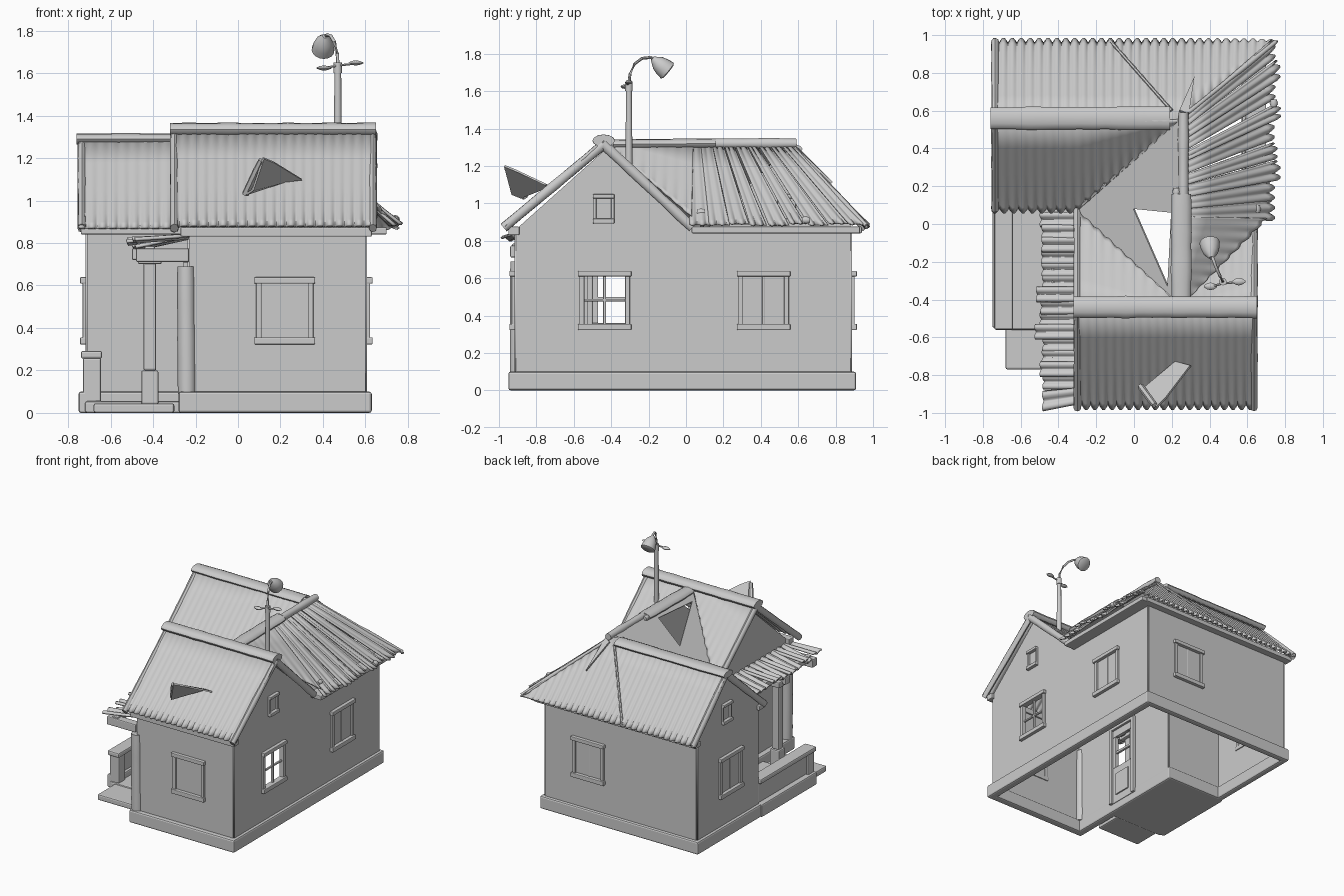
import bpy, bmesh, math, random
from mathutils import Vector as V

if "Cube" in bpy.data.objects:
    bpy.data.objects.remove(bpy.data.objects["Cube"])
random.seed(4)

def add(name, bm, smooth=False, bevel=0, thick=0):
    if not thick:
        bmesh.ops.recalc_face_normals(bm, faces=bm.faces)
    me = bpy.data.meshes.new(name)
    bm.to_mesh(me); bm.free()
    ob = bpy.data.objects.new(name, me)
    bpy.context.collection.objects.link(ob)
    for p in me.polygons:
        p.use_smooth = smooth
    if thick:
        m = ob.modifiers.new('thickness', 'SOLIDIFY'); m.thickness = thick; m.offset = 0
    if bevel:
        m = ob.modifiers.new('soft_edges', 'BEVEL'); m.width = bevel; m.segments = 2
    return ob

def boxes(name, items, bevel=0.006):
    bm = bmesh.new()
    for x0, x1, y0, y1, z0, z1 in items:
        vs = bmesh.ops.create_cube(bm, size=1)['verts']
        for v in vs:
            v.co = V(((x0+x1)/2 + v.co.x*(x1-x0), (y0+y1)/2 + v.co.y*(y1-y0), (z0+z1)/2 + v.co.z*(z1-z0)))
    return add(name, bm, bevel=bevel)

def poly(name, pts, thick=0.012):
    bm = bmesh.new()
    bm.faces.new([bm.verts.new(p) for p in pts])
    return add(name, bm, thick=thick)

def rod(name, pts, radii, flat=1.0, sides=12, wob=0.0):
    # tube through points, optionally squashed in height
    bm = bmesh.new(); rings = []
    pts = [V(p) for p in pts]
    for i, p in enumerate(pts):
        d = (pts[min(i+1, len(pts)-1)] - pts[max(i-1, 0)]).normalized()
        s = d.cross(V((0, 0, 1)) if abs(d.z) < .95 else V((0, 1, 0))).normalized()
        u = s.cross(d); r = radii[i] if isinstance(radii, (list, tuple)) else radii
        r *= 1 + random.uniform(-wob, wob)
        rings.append([bm.verts.new(p + s*r*math.cos(a) + u*r*flat*math.sin(a))
                      for a in (2*math.pi*k/sides for k in range(sides))])
    for a, b in zip(rings, rings[1:]):
        for k in range(sides):
            bm.faces.new((a[k], a[(k+1) % sides], b[(k+1) % sides], b[k]))
    bm.faces.new(rings[0]); bm.faces.new(rings[-1])
    ob = add(name, bm, True)
    ob.data.set_sharp_from_angle(angle=math.radians(45))
    return ob

def line(a, b, n):
    return [V(a).lerp(V(b), i/n) for i in range(n+1)]

def along(pts, t):
    # pts: list of (t, point)
    for (t0, p), (t1, q) in zip(pts, pts[1:]):
        if t <= t1 + 1e-6:
            return V(p).lerp(V(q), (t-t0)/(t1-t0))

def sheet(name, low, top, ribs, amp=0.011, t0=0, t1=1, jag=0.012, lift=0, fade=.85):
    # corrugated sheet between a lower and an upper edge, ribs fading upward
    low = [(0, low[0]), (1, low[1])] if len(low) == 2 else low
    top = [(0, top[0]), (1, top[1])] if len(top) == 2 else top
    e = along(low, .9) - along(low, .1); s = along(top, .5) - along(low, .5)
    n = e.cross(s).normalized(); n = n if n.z > 0 else -n
    bm = bmesh.new(); cols = []
    nu = max(4, int(ribs*6)); rows = (0, .06, .15, .4, .7, 1)
    for i in range(nu+1):
        f = i/nu; t = t0 + (t1-t0)*f
        a, b = along(low, t), along(top, t)
        w = math.sin(2*math.pi*ribs*f)
        a = a + (a-b)*jag*w
        cols.append([bm.verts.new(a.lerp(b, r) + n*(amp*w*(1-fade*min(1, r*5)) + lift*(1-r))) for r in rows])
    for a, b in zip(cols, cols[1:]):
        for j in range(len(rows)-1):
            if (a[j].co-b[j].co).length > 1e-5:
                bm.faces.new((a[j], b[j], b[j+1], a[j+1]))
    return add(name, bm, True, thick=0.012)

def wall(name, axis, pos, outline, holes=()):
    # flat wall with openings, drawn as a filled outline then stood upright
    c = bpy.data.curves.new(name, 'CURVE')
    c.dimensions = '2D'; c.fill_mode = 'BOTH'; c.extrude = 0.008
    for pts in [outline] + [[(a, z0), (b, z0), (b, z1), (a, z1)] for a, b, z0, z1 in holes]:
        s = c.splines.new('POLY'); s.points.add(len(pts)-1); s.use_cyclic_u = True
        for p, q in zip(s.points, pts):
            p.co = (q[0], q[1], 0, 1)
    tmp = bpy.data.objects.new(name + '_outline', c)
    bpy.context.collection.objects.link(tmp)
    me = bpy.data.meshes.new_from_object(tmp.evaluated_get(bpy.context.evaluated_depsgraph_get()))
    bpy.data.objects.remove(tmp)
    for v in me.vertices:
        u, z, w = v.co
        v.co = (pos+w, u, z) if axis == 'x' else (u, pos-w, z)
    bpy.context.collection.objects.link(bpy.data.objects.new(name, me))

def window(name, axis, pos, out, c, z0, z1, w, pane=True, cross=False):
    L = []
    def part(u0, u1, d0, d1, a, b):
        d0, d1 = sorted((pos+out*d0, pos+out*d1))
        L.append((d0, d1, u0, u1, a, b) if axis == 'x' else (u0, u1, d0, d1, a, b))
    h, f = w/2, 0.16*w if w < .15 else 0.026
    for s in (-1, 1):
        u = sorted((c+s*h, c+s*(h-f)))
        part(*u, -.015, .022, z0, z1)
    k = 0.008 if w > .15 else 0
    part(c-h-k, c+h+k, -.015, .034, z0-.008, z0+f)
    part(c-h-k, c+h+k, -.015, .034, z1-f, z1+.004)
    if w > .15 and not (axis == 'y' and out < 0):
        part(c-.008, c+.008, -.008, .012, z0, z1)
    if cross:
        part(c-h, c+h, -.006, .01, (z0+z1)/2-.007, (z0+z1)/2+.007)
    if pane:
        part(c-h+.01, c+h-.01, -.006, .004, z0+.01, z1-.01)
    boxes(name, L, 0.005)

# walls
B, E = 0.05, 0.87
wall('right_wall', 'x', .6, [(-.91, B), (.88, B), (.88, E), (.03, E), (-.44, 1.28), (-.91, .86)], [(-.55, -.32, .34, .62)])
wall('front_wall', 'y', -.91, [(-.23, B), (.6, B), (.6, E), (-.23, E)])
wall('porch_side_wall', 'x', -.23, [(-.91, B), (.13, B), (.13, E), (.05, E), (-.44, 1.28), (-.91, .86)], [(-.48, -.3, .36, .62)])
wall('porch_back_wall', 'y', .13, [(-.71, B), (-.23, B), (-.23, E), (-.71, E)])
wall('left_wall', 'x', -.71, [(.13, B), (.88, B), (.88, .89), (.53, 1.26), (.13, .89)])
wall('back_wall', 'y', .88, [(-.71, B), (.6, B), (.6, E), (-.71, E)])

# windows and door
window('front_window', 'y', -.91, -1, .22, .33, .635, .27)
window('right_window_front', 'x', .6, 1, -.435, .33, .635, .27, False, True)
window('right_window_back', 'x', .6, 1, .415, .33, .635, .27)
window('right_gable_window', 'x', .6, 1, -.44, .9, 1.045, .115)
window('left_gable_window', 'x', -.71, -1, .53, .9, 1.045, .115)
window('left_window', 'x', -.71, -1, .48, .33, .635, .27)
window('back_window', 'y', .88, 1, .22, .33, .635, .27)
boxes('door', [(-.26, -.2, -.53, -.5, .06, .71), (-.26, -.2, -.28, -.25, .06, .71), (-.26, -.2, -.53, -.25, .68, .71),
               (-.245, -.215, -.5, -.28, .06, .36), (-.245, -.215, -.5, -.28, .62, .68), (-.245, -.215, -.5, -.47, .36, .62),
               (-.245, -.215, -.31, -.28, .36, .62), (-.24, -.22, -.5, -.28, .48, .5), (-.255, -.205, -.46, -.32, .12, .3)], .004)

# plinth
boxes('plinth', [(-.28, .63, -.95, -.89, 0, .1), (.57, .63, -.95, .91, 0, .1), (-.74, .63, .86, .91, 0, .1),
                 (-.74, -.69, .1, .91, 0, .1), (-.28, -.22, -.95, .13, 0, .1), (-.74, -.22, .1, .15, 0, .1)], .012)
# eave boards
boxes('eave_boards', [(-.27, .63, -.95, -.89, .83, .875), (.59, .7, .03, .93, .84, .875),
                      (-.74, .66, .87, .94, .84, .875), (-.74, -.25, .08, .15, .84, .875)], .006)

# front wing roof
sheet('front_roof', [(-.31, -.97, .88), (.65, -.97, .88)], [(-.31, -.44, 1.335), (.65, -.44, 1.335)], 21)
sheet('front_roof_rear_left', [(-.31, .08, .87), (.25, -.44, 1.33)], [(-.31, -.44, 1.33), (.251, -.44, 1.335)], 10, .004)
sheet('front_roof_rear_right', [(.25, -.44, 1.33), (.64, .03, .9)], [(.249, -.44, 1.335), (.64, -.44, 1.33)], 8, .004)
# connecting roof, torn open on the left
zl = lambda x, y: V((x, y, .87 + (x+.31)/.56*.45))
poly('cross_roof_left', [zl(-.31, .08), zl(0, .08), zl(.2, .06), zl(.25, .06), zl(.25, .55)])
poly('cross_roof_strip', [zl(-.31, .08), zl(.25, -.43), zl(.18, -.33), zl(0, .08)])
poly('cross_roof_edge', [zl(.25, -.43), zl(.25, .06), zl(.2, .06), zl(.18, -.33)])
sheet('cross_roof_right', [(.25, -.43, 1.325), (.7, .03, .93)], [(.25, -.429, 1.33), (.25, .04, 1.325)], 8, .006)
# back wing roof
sheet('rear_roof_front', [(0, (-.75, .07, .87)), (.44, (-.31, .07, .87)), (1, (.25, .55, 1.31))],
      [(-.75, .55, 1.3), (.251, .55, 1.315)], 20, .009)
k = 1/1.51
sheet('rear_roof_back', [(-.75, .97, .87), (.76, .97, .87)],
      [(0, (-.75, .55, 1.3)), (k, (.25, .55, 1.31)), (1, (.755, .965, .875))], 32, fade=.7)
# loose fanned strips on the hipped end
N = 9
for i in range(N):
    g = random.uniform(0, .006) + (.022 if i in (3, 5) else 0)
    x = .75 + random.uniform(-.025, .01)
    sheet('hip_strip_%d' % i, [(x, .02, .885), (x, .975, .885)], [(.25, .02, 1.32), (.25, .56, 1.32)], 2, .01,
          i/N + g*.3, (i+1)/N - g*.7, .02, random.uniform(-.008, .012), .75)
rod('hip_cap', line((.25, .56, 1.31), (.75, .965, .88), 8), .012, wob=.2)
rod('roof_seam', line((-.13, .975, .88), (.2, .6, 1.275), 6), .009, sides=6)
rod('valley_strip', line((-.31, .07, .875), (.24, .55, 1.31), 6), .01, sides=6)

# ridge caps
rod('front_ridge_cap', line((-.32, -.44, 1.335), (.65, -.44, 1.335), 14), .057, .55, wob=.06)
rod('rear_ridge_cap', line((-.76, .56, 1.29), (.19, .56, 1.29), 14), .06, .45, wob=.05)
rod('cross_ridge_cap_front', line((.25, -.39, 1.315), (.25, .16, 1.32), 8), .053, .5, wob=.06)
rod('cross_ridge_cap_back', line((.262, .16, 1.32), (.262, .59, 1.32), 6), .028, wob=.1)
for i, p in enumerate([(.225, .17, 1.32), (.65, .08, .95), (.74, .64, .91)]):
    rod('roof_knob_%d' % i, line(V(p)-V((0, .02, 0)), V(p)+V((0, .02, 0)), 2), [.015, .022, .015])
# gable edge rolls
for n, x, a, b, c in [('front_right', .635, -.975, .035, (-.44, 1.315)), ('front_left', -.3, -.975, .07, (-.44, 1.315)),
                      ('rear_left', -.735, .08, .965, (.55, 1.28))]:
    for s, y in (('low', a), ('high', b)):
        rod('gable_edge_%s_%s' % (n, s), line((x, y, .87), (x, *c), 6), .02, 1.3, sides=8, wob=.08)

# torn flap and spike of roof metal
poly('roof_flap', [(.04, -.88, 1.03), (.07, -.93, 1.05), (.12, -.97, 1.2), (.17, -.92, 1.18), (.3, -.75, 1.1), (.22, -.73, 1.09)])
rod('flap_curl', line((.035, -.86, 1.03), (.11, -.96, 1.19), 3), .015, sides=6, wob=.2)
poly('roof_spike', [(.24, .6, 1.29), (.29, .58, 1.3), (.32, .78, 1.11)])

# porch floor, step, rail
boxes('porch_floor', [(-.72, -.24, -.56, .13, 0, .055), (-.68, -.3, -.77, -.55, 0, .045)], .01)
boxes('porch_rail', [(-.75, -.66, -.55, .13, 0, .1), (-.715, -.675, -.5, .13, .1, .26), (-.73, -.645, -.55, -.47, .05, .26),
                     (-.74, -.64, -.56, .13, .255, .292)], .01)
# porch posts
boxes('porch_column', [(-.455, -.375, -.58, -.5, .04, .2), (-.445, -.385, -.57, -.51, .2, .72), (-.47, -.36, -.6, -.48, .7, .745)], .008)
rod('corner_post', line((-.24, -.9, .09), (-.245, -.9, .69), 7), .042, sides=10, wob=.08)
boxes('awning_beams', [(-.5, -.23, -.58, -.52, .72, .775), (-.44, -.39, -.93, .1, .74, .785), (-.48, -.23, -.94, -.88, .71, .775)], .008)
# awning of loose planks
for i in range(15):
    y = -.9 + i*.066
    d = random.uniform(-.03, .03); x = -.5 + random.uniform(-.025, .02)
    sw = -.05 if i == 0 else 0
    sheet('awning_plank_%d' % i, [(x, y-.038+sw, .795+d*.4), (x, y+.036+sw/2, .795+d*.4)],
          [(-.23, y-.038, .83), (-.23, y+.036, .83)], 1.5, .012, lift=d*.3, fade=.2)

# roof lamp
P = (.47, -.305)
rod('lamp_pole', [(*P, 1.05), (*P, 1.3), (*P, 1.61)], [.02, .018, .016])
rod('lamp_collar', [(*P, 1.6), (*P, 1.65)], .02)
rod('lamp_arm', [(*P, 1.62), (.468, -.3, 1.69), (.455, -.275, 1.745), (.437, -.235, 1.775), (.42, -.19, 1.78), (.41, -.165, 1.77)], .008, sides=8)
a, d = V((.41, -.18, 1.775)), V((-.01, .085, -.07))
rod('lamp_shade', [a+d*f for f in (0, .12, .35, .65, .95, 1.0)], [.012, .022, .04, .05, .054, .045], sides=16)
rod('lamp_crossbar', [(.39, -.335, 1.622), (.47, -.315, 1.635), (.57, -.305, 1.648)], .006, sides=6)
for n, p in (('left', (.405, -.33, 1.624)), ('right', (.555, -.305, 1.648))):
    rod('lamp_wing_' + n, line(V(p)-V((.035, 0, 0)), V(p)+V((.035, 0, 0)), 4), [.004, .016, .02, .016, .004], .6, 8)
